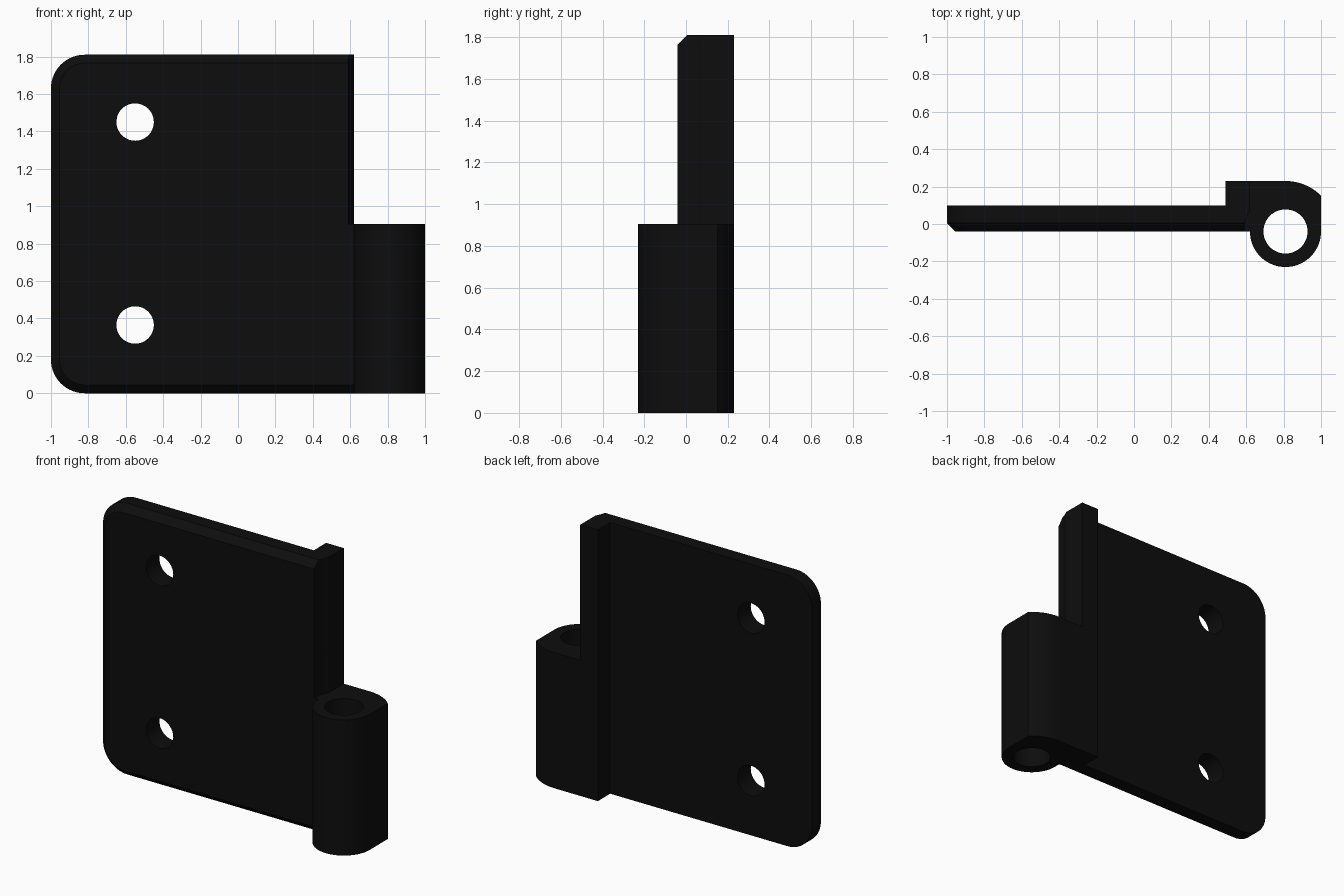
import bpy, bmesh, math
from mathutils import Vector

if "Cube" in bpy.data.objects:
    bpy.data.objects.remove(bpy.data.objects["Cube"])

H = 1.81            # leaf height
KH = 0.905          # knuckle height
CX, CY = 0.81, -0.04  # pin axis

black = bpy.data.materials.new("black")
black.diffuse_color = (0.004, 0.004, 0.004, 1)
black.use_nodes = True
black.node_tree.nodes["Principled BSDF"].inputs["Base Color"].default_value = black.diffuse_color


def arc(cx, cy, r, a0, a1, n):
    return [(cx + r * math.cos(math.radians(a0 + (a1 - a0) * i / n)),
             cy + r * math.sin(math.radians(a0 + (a1 - a0) * i / n))) for i in range(n + 1)]


def loft(name, rings):
    """Closed solid through rings of equal point count."""
    bm = bmesh.new()
    vs = [[bm.verts.new(p) for p in ring] for ring in rings]
    n = len(vs[0])
    for a, b in zip(vs, vs[1:]):
        for i in range(n):
            j = (i + 1) % n
            bm.faces.new((a[i], a[j], b[j], b[i]))
    bm.faces.new(vs[0])
    bm.faces.new(vs[-1])
    bmesh.ops.recalc_face_normals(bm, faces=bm.faces)
    me = bpy.data.meshes.new(name)
    bm.to_mesh(me)
    bm.free()
    me.materials.append(black)
    ob = bpy.data.objects.new(name, me)
    bpy.context.collection.objects.link(ob)
    return ob


def prism_z(name, pts, z0, z1):
    return loft(name, [[Vector((x, y, z)) for x, y in pts] for z in (z0, z1)])


def prism_y(name, pts, y0, y1):
    return loft(name, [[Vector((x, y, z)) for x, z in pts] for y in (y0, y1)])


def combine(target, tool, operation):
    mod = target.modifiers.new(operation, 'BOOLEAN')
    mod.operation, mod.solver, mod.object = operation, 'EXACT', tool
    bpy.context.view_layer.objects.active = target
    bpy.ops.object.modifier_apply(modifier=mod.name)
    bpy.data.objects.remove(tool)


def leaf_outline(c):
    """Rounded on the left; inset by c on all edges but the right."""
    r = 0.18
    return ([(0.62, c), (0.62, H - c)]
            + arc(-1 + r, H - r, r - c, 90, 180, 14)
            + arc(-1 + r, r, r - c, 180, 270, 14))


# Leaf plate with chamfered front rim
leaf = loft("hinge_leaf", [[Vector((x, y, z)) for x, z in leaf_outline(c)]
                           for y, c in ((0.10, 0), (0.005, 0), (-0.04, 0.045))])

# Rib along the back of the pin side
rib = prism_z("rib", [(0.49, 0.05), (0.62, 0.05), (0.62, 0.23), (0.49, 0.23)], 0, H)
combine(leaf, rib, 'UNION')

# Screw holes
for z in (0.365, 1.45):
    combine(leaf, prism_y("screw_hole", arc(-0.55, z, 0.1, 0, 352.5, 47), -0.5, 0.5), 'DIFFERENCE')

# Hollow that clears the mating knuckle
combine(leaf, prism_z("clearance", arc(CX, CY, 0.22, 0, 356.25, 95), KH, H + 0.3), 'DIFFERENCE')

# Knuckle barrel with rounded back and pin bore
profile = ([(0.55, 0.23), (0.55, 0.03), (0.62, 0.03)]
           + arc(CX, CY, 0.19, 180, 360, 32)
           + arc(CX, CY, 0.27, math.degrees(math.acos(0.19 / 0.27)), 90, 10))
knuckle = prism_z("knuckle", profile, 0, KH)
combine(knuckle, prism_z("pin_bore", arc(CX, CY, 0.118, 0, 352.5, 47), -0.2, KH + 0.2), 'DIFFERENCE')
combine(leaf, knuckle, 'UNION')

# Smooth curves, sharp edges
bpy.ops.object.select_all(action='DESELECT')
leaf.select_set(True)
bpy.context.view_layer.objects.active = leaf
bpy.ops.object.shade_smooth_by_angle(angle=math.radians(25))
